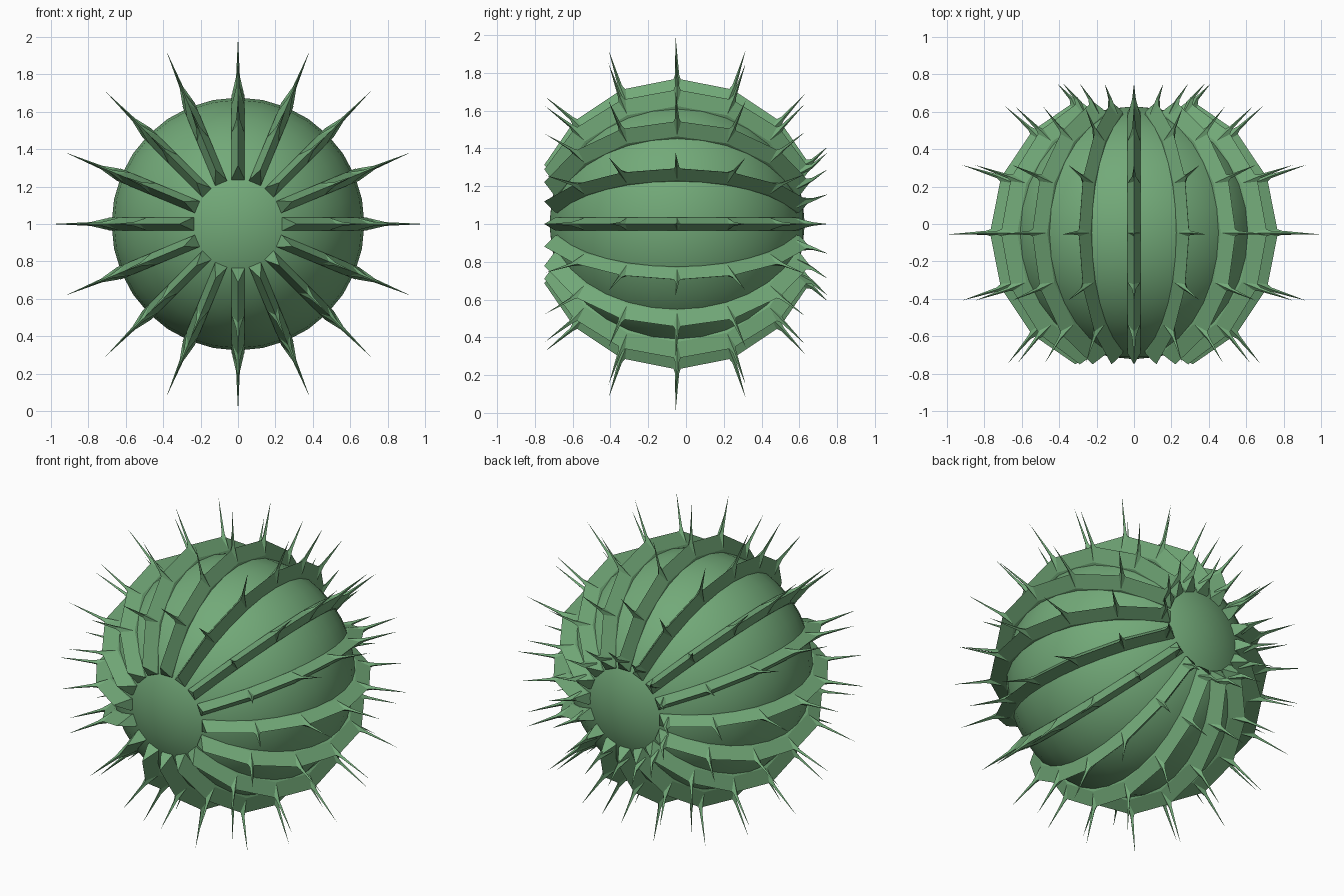
import bpy, bmesh, math
from mathutils import Vector

if "Cube" in bpy.data.objects:
    bpy.data.objects.remove(bpy.data.objects["Cube"])

YC, ZC = -0.047, 1.0          # centre of the ball
RIBS = 16

green = bpy.data.materials.new("cactus green")
green.diffuse_color = (0.17, 0.40, 0.19, 1)
green.use_nodes = True
green.node_tree.nodes["Principled BSDF"].inputs["Base Color"].default_value = green.diffuse_color


def finish(name, bm, smooth=False):
    bmesh.ops.recalc_face_normals(bm, faces=bm.faces)
    me = bpy.data.meshes.new(name)
    bm.to_mesh(me)
    bm.free()
    me.materials.append(green)
    for p in me.polygons:
        p.use_smooth = smooth
    ob = bpy.data.objects.new(name, me)
    bpy.context.collection.objects.link(ob)
    return ob


def place(r, lat, side, turn):
    """Point at radius r and latitude lat (degrees) on a meridian, shifted sideways, turned about y."""
    a = math.radians(lat)
    out, y = r * math.cos(a), r * math.sin(a)
    c, s = math.cos(turn), math.sin(turn)
    return Vector((out * c - side * s, YC + y, ZC + out * s + side * c))


# round body, poles along y
bm = bmesh.new()
bmesh.ops.create_uvsphere(bm, u_segments=32, v_segments=16, radius=0.676)
for v in bm.verts:
    x, y, z = v.co
    v.co = (x, z + YC, -y + ZC)
finish("body", bm, True)

# ribs: pentagonal section swept along each meridian in straight steps
bm = bmesh.new()
W = 0.034
section = [(0.77, 0, 0), (0.69, W, 1), (0.61, W, 1), (0.61, -W, 1), (0.69, -W, 1)]
stations = [(-66, -69.5), (-45, -45), (-22.5, -22.5), (0, 0), (22.5, 22.5), (45, 45), (66, 69.5)]
for i in range(RIBS):
    turn = 2 * math.pi * i / RIBS
    rings = [[bm.verts.new(place(r, st[k], w, turn)) for r, w, k in section] for st in stations]
    for a, b in zip(rings, rings[1:]):
        for j in range(5):
            k = (j + 1) % 5
            bm.faces.new((a[j], a[k], b[k], b[j]))
    bm.faces.new(rings[0])
    bm.faces.new(rings[-1])
finish("ribs", bm)

# spines: slim flared spikes on the rib corners (none on the front ends)
bm = bmesh.new()
# base latitude, tip latitude, tip radius
spines = [(-45, -46, 0.97), (-22.5, -21.5, 0.99), (0, -0.5, 1.0),
          (22.5, 21.5, 0.99), (45, 44.5, 0.965), (65, 62.8, 0.897)]
for i in range(RIBS):
    turn = 2 * math.pi * i / RIBS
    for lat, tip_lat, tip_r in spines:
        loops = []
        for r, along, across in ((0.70, 3.4, 0.031), (0.79, 0.8, 0.010)):
            corners = ((-along, 0), (0, across), (along, 0), (0, -across))
            loops.append([bm.verts.new(place(r, lat + d, w, turn)) for d, w in corners])
        tip = bm.verts.new(place(tip_r, tip_lat, 0, turn))
        lo, hi = loops
        for j in range(4):
            k = (j + 1) % 4
            bm.faces.new((lo[j], lo[k], hi[k], hi[j]))
            bm.faces.new((hi[j], hi[k], tip))
        bm.faces.new(lo)
finish("spines", bm)
